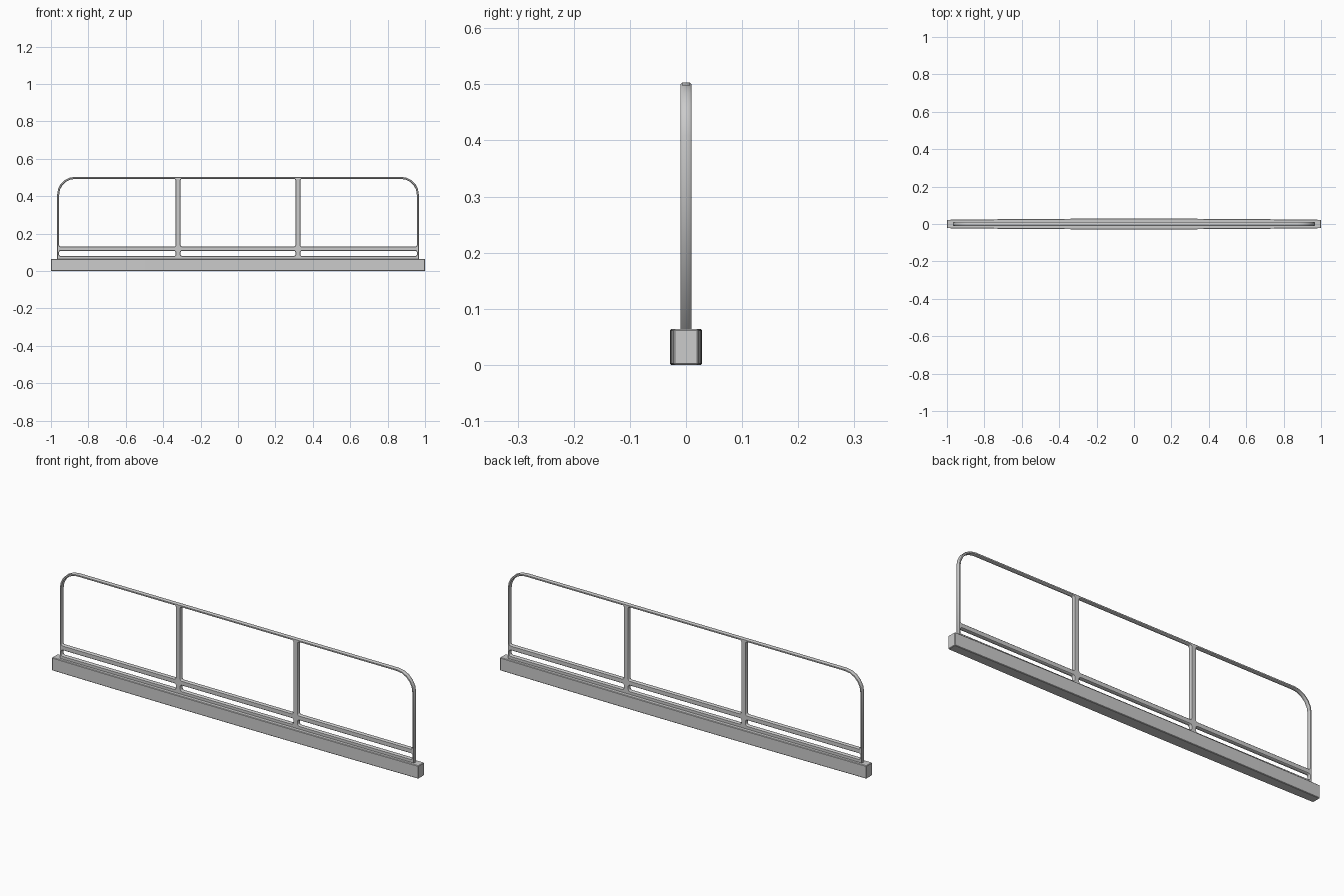
import bpy, bmesh
from math import cos, sin, pi

if "Cube" in bpy.data.objects:
    bpy.data.objects.remove(bpy.data.objects["Cube"])


def rounded_rect(x0, x1, z0, z1, radii, segs):
    """Outline points; radii run bottom-right, top-right, top-left, bottom-left."""
    corners = [(x1, z0, -1, 1), (x1, z1, -1, -1), (x0, z1, 1, -1), (x0, z0, 1, 1)]
    pts = []
    for i, ((cx, cz, sx, sz), r, n) in enumerate(zip(corners, radii, segs)):
        if r == 0:
            pts.append((cx, cz))
            continue
        for k in range(n + 1):
            a = -pi / 2 + i * pi / 2 + k * pi / 2 / n
            pts.append((cx + sx * r + r * cos(a), cz + sz * r + r * sin(a)))
    return pts


def add_outline(curve, pts):
    s = curve.splines.new('POLY')
    s.points.add(len(pts) - 1)
    for p, (x, z) in zip(s.points, pts):
        p.co = (x, z, 0, 1)
    s.use_cyclic_u = True


# Railing frame: one outline with openings, extruded with chamfered edges
BEV = 0.0025
curve = bpy.data.curves.new("railing_frame", 'CURVE')
curve.dimensions = '2D'
curve.fill_mode = 'BOTH'
curve.extrude = 0.0095 - BEV
curve.bevel_depth = BEV
curve.bevel_resolution = 0
curve.offset = -BEV
X, TOP, R, T = 0.967, 0.503, 0.095, 0.011
add_outline(curve, rounded_rect(-X, X, 0.055, TOP, (0, R, R, 0), (1, 5, 5, 1)))

# Three bays, each a tall opening above a narrow slot
POST, HALF, C = 0.32, 0.0135, 0.007
bays = [(-X + T, -POST - HALF), (-POST + HALF, POST - HALF), (POST + HALF, X - T)]
for i, (a, b) in enumerate(bays):
    right = R - T if i == 2 else C
    left = R - T if i == 0 else C
    add_outline(curve, rounded_rect(a, b, 0.131, TOP - T, (C, right, left, C),
                                    (2, 5 if i == 2 else 2, 5 if i == 0 else 2, 2)))
    add_outline(curve, rounded_rect(a, b, 0.08, 0.107, (C,) * 4, (2,) * 4))

frame = bpy.data.objects.new("railing_frame", curve)
bpy.context.collection.objects.link(frame)
frame.rotation_euler = (pi / 2, 0, 0)
bpy.context.view_layer.objects.active = frame
frame.select_set(True)
bpy.ops.object.convert(target='MESH')

# Base beam: long block with gently bowed sides
bm = bmesh.new()
rings = []
N = 12
for i in range(N + 1):
    x = -1 + 2 * i / N
    w = 0.0225 + 0.0063 * (1 - x * x)
    rings.append([bm.verts.new((x, y, z)) for y, z in
                  ((-w, 0), (w, 0), (w, 0.064), (-w, 0.064))])
for r0, r1 in zip(rings, rings[1:]):
    for k in range(4):
        bm.faces.new((r0[k], r0[(k + 1) % 4], r1[(k + 1) % 4], r1[k]))
bm.faces.new(rings[0])
bm.faces.new(rings[-1])
bmesh.ops.recalc_face_normals(bm, faces=bm.faces)
me = bpy.data.meshes.new("base_beam")
bm.to_mesh(me)
bm.free()
beam = bpy.data.objects.new("base_beam", me)
bpy.context.collection.objects.link(beam)
bev = beam.modifiers.new("edge_chamfer", 'BEVEL')
bev.width = 0.0025
bev.segments = 1
bev.limit_method = 'ANGLE'
